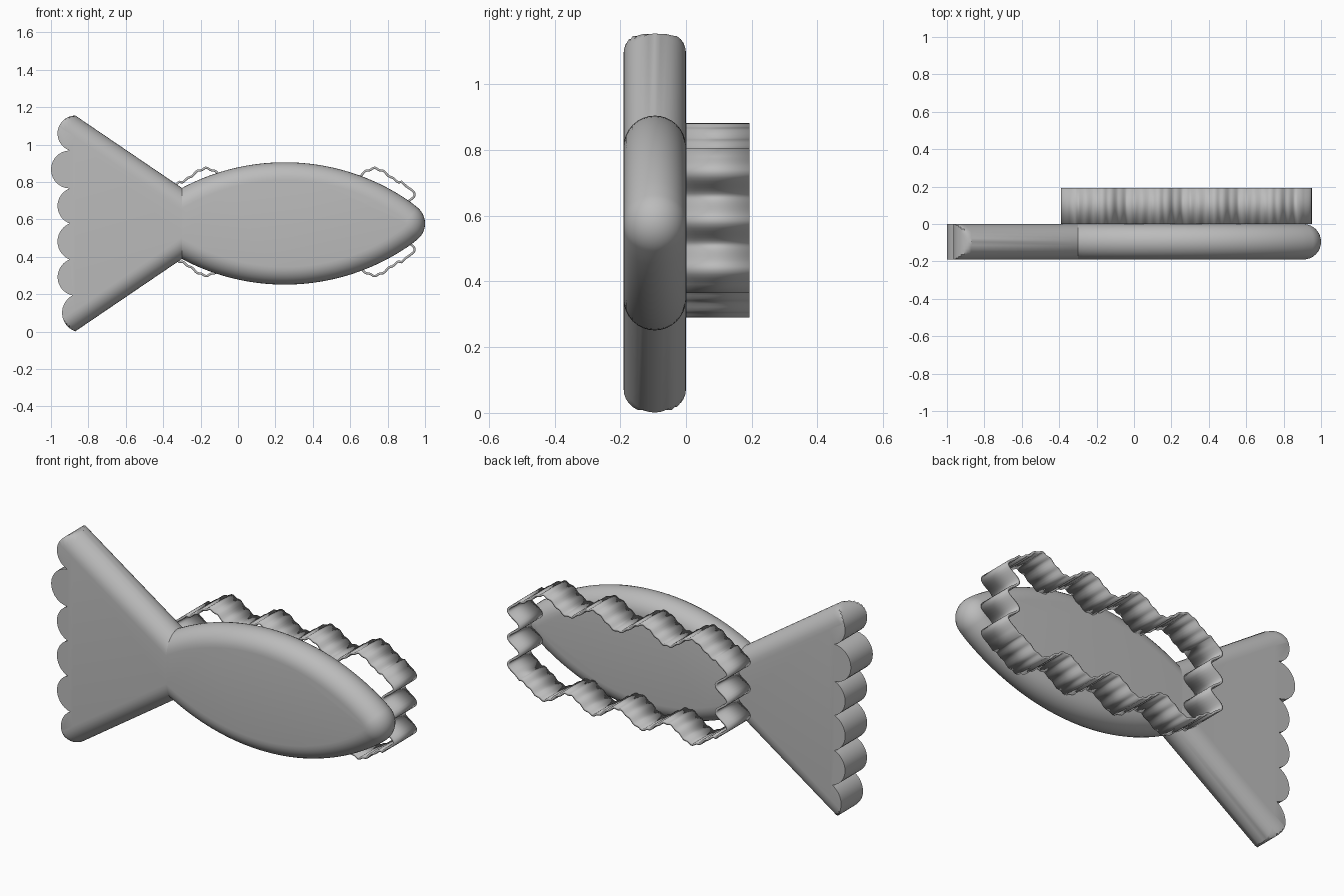
import bpy, bmesh, math
from math import sin, cos, pi, sqrt, atan2

cube = bpy.data.objects.get("Cube")
if cube:
    bpy.data.objects.remove(cube)

MID = 0.578        # height of the symmetry axis
HALF = 0.095       # half thickness of the fish, and radius of its rounded rim
JOIN = -0.3        # where the tail meets the body

grey = bpy.data.materials.new("plain_grey")
grey.use_nodes = True
grey.diffuse_color = (0.5, 0.5, 0.5, 1)
grey.node_tree.nodes["Principled BSDF"].inputs["Base Color"].default_value = (0.5, 0.5, 0.5, 1)


def finish(name, bm, angle):
    bmesh.ops.recalc_face_normals(bm, faces=bm.faces)
    mesh = bpy.data.meshes.new(name)
    bm.to_mesh(mesh)
    bm.free()
    mesh.materials.append(grey)
    obj = bpy.data.objects.new(name, mesh)
    bpy.context.collection.objects.link(obj)
    bpy.ops.object.select_all(action='DESELECT')
    obj.select_set(True)
    bpy.context.view_layer.objects.active = obj
    bpy.ops.object.shade_smooth_by_angle(angle=math.radians(angle))
    return obj


def bridge(bm, a, b):
    for i in range(len(a)):
        j = (i + 1) % len(a)
        bm.faces.new((a[i], a[j], b[j], b[i]))


def round_rim_solid(name, outline, steps=16):
    """Stack inset copies of an outline so that its rim becomes a half round."""
    bm = bmesh.new()
    rings = []
    for k in range(steps + 1):
        a = -pi / 2 + pi * k / steps
        y = -HALF + HALF * sin(a)
        rings.append([bm.verts.new((x, y, MID + z)) for x, z in outline(HALF * (1 - cos(a)))])
    for a, b in zip(rings, rings[1:]):
        bridge(bm, a, b)
    bm.faces.new(rings[0])
    bm.faces.new(rings[-1])
    bmesh.ops.dissolve_degenerate(bm, dist=1e-5, edges=bm.edges)
    return finish(name, bm, 35)


# Body: a wide arc flowing into a small nose arc, mirrored below
def body_outline(d):
    big, nose, cx, nx, top = 1.17, 0.11, 0.25, 0.89, 0.327
    cz = top - big
    touch = atan2(-cz, nx - cx)
    r = big - d
    start = pi - math.acos((cx - JOIN) / r)
    upper = []
    for i in range(40):
        a = start + (touch - start) * i / 40
        upper.append((cx + r * cos(a), cz + r * sin(a)))
    for i in range(13):
        a = touch * (1 - i / 12)
        upper.append((nx + (nose - d) * cos(a), (nose - d) * sin(a)))
    return upper + [(x, -z) for x, z in upper[-2::-1]]


# Tail: scalloped end, with the sloping edges clamped inward for the round rim
def scallop(p, q, bulge, n=14):
    mx, mz = (p[0] + q[0]) / 2, (p[1] + q[1]) / 2
    dx, dz = q[0] - p[0], q[1] - p[1]
    length = sqrt(dx * dx + dz * dz)
    ux, uz = dz / length, -dx / length          # points away from the body
    r = (bulge ** 2 + length ** 2 / 4) / (2 * bulge)
    cx, cz = mx + ux * (bulge - r), mz + uz * (bulge - r)
    a0 = atan2(p[1] - cz, p[0] - cx)
    a1 = atan2(q[1] - cz, q[0] - cx) % (2 * pi)
    a0 %= 2 * pi
    return [(cx + r * cos(a0 + (a1 - a0) * i / n), cz + r * sin(a0 + (a1 - a0) * i / n))
            for i in range(n)]


cusps = [(-0.87, 0.577), (-0.9, 0.39), (-0.9, 0.187), (-0.9, 0),
         (-0.9, -0.193), (-0.885, -0.385), (-0.87, -0.577)]
bulges = [0.08, 0.1, 0.065, 0.065, 0.072, 0.063]
fan = []
for p, q, b in zip(cusps, cusps[1:], bulges):
    fan += scallop(p, q, b)
fan.append(cusps[-1])
SLOPE = (0.577 - 0.19) / 0.57


def tail_outline(d):
    pts = []
    for x, z in [(JOIN, 0.19)] + fan + [(JOIN, -0.19)]:
        limit = 0.19 + SLOPE * (JOIN - x) - d * sqrt(1 + SLOPE ** 2)
        pts.append((x, max(-limit, min(limit, z))))
    return pts


round_rim_solid("fish_body", body_outline)
round_rim_solid("fish_tail", tail_outline)

# Cutter wall: a thin wavy rectangular band standing behind the fish
quarter = []
for i in range(21):
    v = 0.19 * i / 20
    quarter.append((0.63 + 0.035 * cos(2 * pi * v / 0.147), v))
for i in range(73):
    u = 0.594 * (1 - i / 72)
    quarter.append((u, 0.249 - 0.037 * cos(2 * pi * u / 0.3) + 0.004 * cos(2 * pi * u / 0.05)))
half = quarter + [(-u, v) for u, v in quarter[-2::-1]]
loop = half + [(u, -v) for u, v in half[-2:0:-1]]

bm = bmesh.new()
bridge(bm, *[[bm.verts.new((0.28 + u, y, 0.586 + v)) for u, v in loop] for y in (0, 0.193)])
wall = finish("cutter_wall", bm, 30)
thick = wall.modifiers.new("thickness", 'SOLIDIFY')
thick.thickness = 0.012
thick.offset = 0
